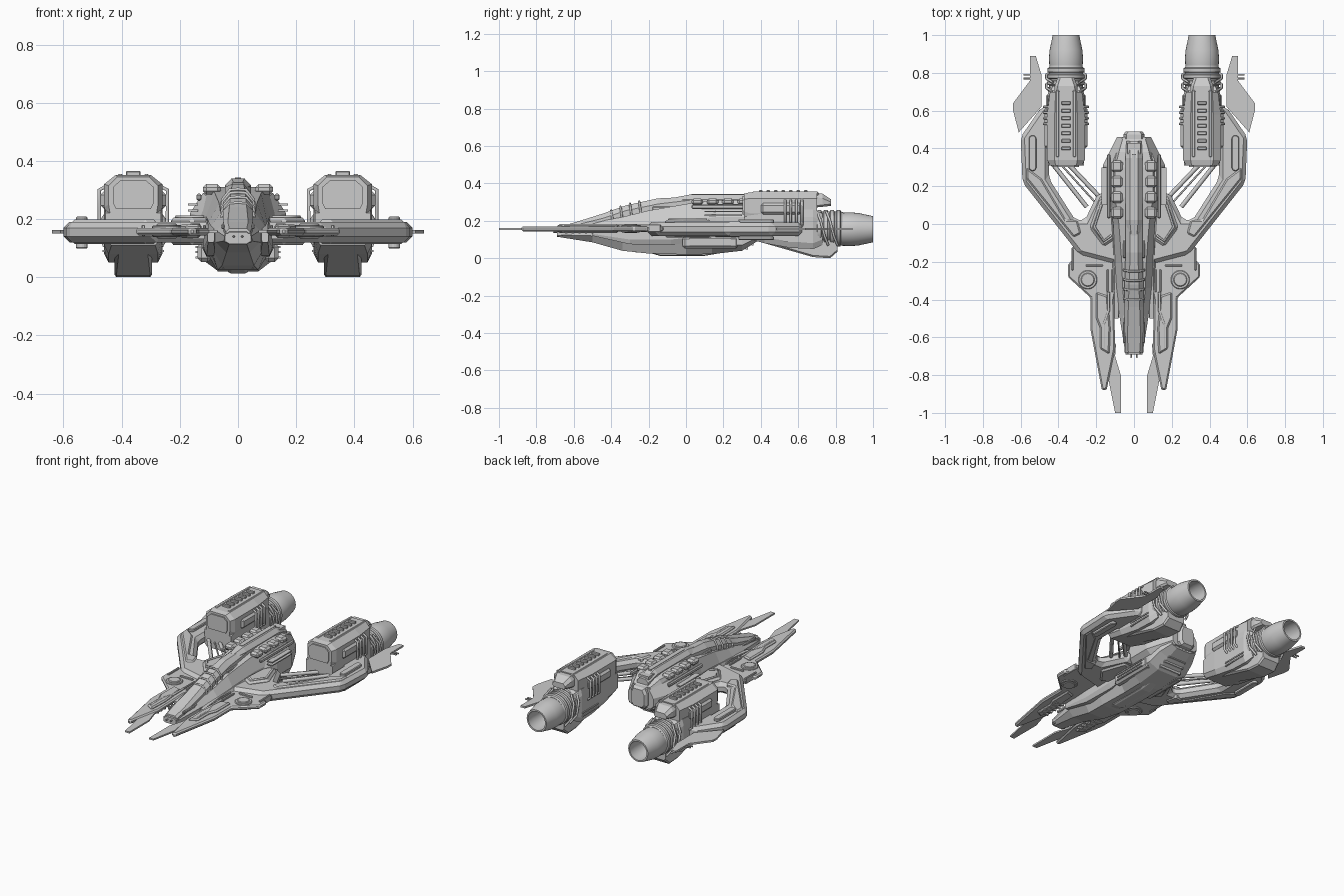
import bpy, bmesh, math
from mathutils import Vector


def finish(name, bm, mirror=True, bevel=0, smooth=False):
    bmesh.ops.recalc_face_normals(bm, faces=bm.faces)
    me = bpy.data.meshes.new(name)
    bm.to_mesh(me)
    bm.free()
    ob = bpy.data.objects.new(name, me)
    bpy.context.collection.objects.link(ob)
    if bevel:
        m = ob.modifiers.new("chamfer", 'BEVEL')
        m.width, m.segments, m.limit_method = bevel, 1, 'ANGLE'
    if mirror:
        ob.modifiers.new("mirror", 'MIRROR').use_mirror_merge = False
    if smooth:
        bpy.ops.object.select_all(action='DESELECT')
        ob.select_set(True)
        bpy.context.view_layer.objects.active = ob
        bpy.ops.object.shade_smooth_by_angle(angle=math.radians(30))
    return ob


def skin(name, rings, **kw):
    bm = bmesh.new()
    vs = [[bm.verts.new(p) for p in r] for r in rings]
    n = len(vs[0])
    for a, b in zip(vs, vs[1:]):
        for i in range(n):
            bm.faces.new((a[i], a[(i + 1) % n], b[(i + 1) % n], b[i]))
    bm.faces.new(vs[0])
    bm.faces.new(vs[-1])
    return finish(name, bm, **kw)


# Hull section: y, bottom/mid/top half widths, four heights from bottom to top
def hull(name, stations, cx=0, **kw):
    rings = []
    for y, wb, w, wt, z0, za, zb, z1 in stations:
        half = [(wb, z0), (w, za), (w, zb), (wt, z1)]
        pts = half + [(-x, z) for x, z in reversed(half)]
        rings.append([(cx + x, y, z) for x, z in pts])
    return skin(name, rings, mirror=cx != 0, **kw)


def plate(name, poly, z0, z1, bevel=0.0):
    return skin(name, [[(x, y, z) for x, y in poly] for z in (z0, z1)], bevel=bevel)


def boxes(name, items, mirror=True, bevel=0.0):
    bm = bmesh.new()
    for c, s in items:
        vs = bmesh.ops.create_cube(bm, size=1)['verts']
        for v in vs:
            v.co = Vector(c) + Vector([a * b for a, b in zip(v.co, s)])
    return finish(name, bm, mirror, bevel)


def lathe(name, prof, cx, cz, n=32):
    rings = [[(cx + r * math.cos(2 * math.pi * i / n), y, cz + r * math.sin(2 * math.pi * i / n))
              for i in range(n)] for r, y in prof]
    return skin(name, rings, smooth=True)


def disc(name, x, y, r, z0, z1, n=28):
    return plate(name, [(x + r * math.cos(2 * math.pi * i / n), y + r * math.sin(2 * math.pi * i / n))
                        for i in range(n)], z0, z1, 0.004)


def tube(name, paths, r):
    cu = bpy.data.curves.new(name, 'CURVE')
    cu.dimensions, cu.bevel_depth, cu.bevel_resolution, cu.use_fill_caps = '3D', r, 1, True
    for pts in paths:
        sp = cu.splines.new('POLY')
        sp.points.add(len(pts) - 1)
        for p, q in zip(sp.points, pts):
            p.co = (*q, 1)
    ob = bpy.data.objects.new(name, cu)
    bpy.context.collection.objects.link(ob)
    ob.modifiers.new("mirror", 'MIRROR').use_mirror_merge = False


# Central fuselage
hull("fuselage", [
    (-.69, .03, .045, .03, .115, .125, .14, .155), (-.5, .04, .075, .045, .085, .12, .16, .19),
    (-.34, .055, .097, .06, .04, .11, .17, .22), (-.2, .07, .10, .065, .025, .10, .19, .255),
    (.0, .07, .11, .08, .02, .09, .21, .29), (.14, .07, .135, .10, .022, .07, .22, .31),
    (.3, .07, .135, .10, .04, .07, .22, .31), (.38, .06, .12, .08, .09, .11, .22, .30),
    (.45, .05, .09, .06, .125, .14, .21, .27)])
hull("rear_shoulders", [
    (.03, .09, .10, .08, .12, .14, .20, .25), (.16, .13, .165, .12, .11, .14, .22, .29),
    (.31, .13, .165, .12, .11, .14, .22, .29), (.46, .07, .09, .06, .14, .16, .21, .26)])
hull("keel", [(-.2, .02, .035, .035, .03, .035, .05, .06), (-.14, .025, .035, .035, .013, .018, .05, .06),
              (.1, .025, .035, .035, .013, .018, .05, .06), (.2, .02, .03, .03, .03, .035, .05, .06)])
hull("tail_cap", [(.44, .04, .055, .04, .14, .16, .24, .27), (.475, .04, .055, .04, .14, .16, .24, .27),
                  (.49, .03, .045, .03, .15, .17, .23, .26)])
# Cockpit canopy and dorsal spine
hull("canopy", [
    (-.68, .05, .042, .03, .125, .14, .155, .168), (-.6, .05, .05, .035, .13, .16, .175, .19),
    (-.44, .05, .052, .03, .15, .19, .215, .24), (-.32, .05, .05, .026, .15, .22, .255, .283),
    (-.15, .05, .045, .02, .18, .25, .29, .32), (.02, .05, .045, .02, .2, .26, .31, .328)])
hull("spine", [(-.06, .03, .03, .015, .25, .28, .31, .325), (.02, .05, .045, .022, .25, .29, .315, .34),
               (.35, .05, .045, .022, .25, .29, .315, .34), (.44, .045, .04, .02, .22, .26, .29, .31)])
boxes("spine_ridge", [((0, .2, .337), (.022, .34, .012)), ((0, .4, .315), (.07, .06, .02))], mirror=False)
tube("canopy_ribs", [[(0, y, z + .006), (.028, y, z + .003), (.054, y + .005, z - .03), (.054, y + .01, z - .07)]
                     for y, z in ((-.40, .25), (-.35, .27), (-.30, .286), (-.25, .297))], .006)
boxes("canopy_side_rails", [((.052, -.5, .175), (.012, .26, .018)), ((.05, -.08, .265), (.014, .2, .022))], bevel=.004)
boxes("nose_sensor", [((.015, -.695, .14), (.008, .03, .008)), ((.035, -.675, .135), (.022, .03, .035))], bevel=.003)

# Deck vents, hull slats and side intakes
boxes("deck_blocks", [((.09, .06 + i * .082, .302), (.062, .062, .036)) for i in range(4)], bevel=.012)
boxes("deck_side_rail", [((.134, .2, .275), (.018, .34, .025))], bevel=.006)
boxes("shoulder_slats", [((.155, .2, .25 - i * .02), (.035, .2, .007)) for i in range(2)])
boxes("lower_intake", [((.115, .13, .085), (.05, .3, .065))], bevel=.014)
boxes("intake_slats", [((.14, .13, .068 + i * .018), (.012, .22, .007)) for i in range(3)])
boxes("rear_slats", [((0, .325 + i * .03, .058 + i * .022), (.15 - i * .012, .012, .025)) for i in range(5)], mirror=False)
hull("cheek_fairing", [(-.5, .01, .012, .01, .12, .13, .15, .16), (-.3, .015, .025, .01, .075, .1, .15, .18),
                       (-.08, .015, .03, .015, .07, .1, .17, .2), (.1, .01, .02, .01, .1, .12, .16, .18)], cx=.093)
tube("chin_prongs", [[(.05, -.2, .05), (.05, -.27, .035)]], .005)

# Swept wing arm carrying the engine
plate("wing_arm", [(.06, -.22), (.29, -.16), (.59, .22), (.60, .46), (.49, .62), (.40, .62), (.40, .45),
                   (.45, .40), (.45, .24), (.31, .02), (.26, .02), (.19, .165), (.08, .16)], .12, .19, .02)
plate("wing_arm_armor", [(.32, -.07), (.57, .24), (.57, .3), (.49, .24), (.36, .02), (.30, .02), (.28, -.05)],
      .115, .198, .008)
plate("wing_root_panel", [(.10, -.08), (.16, -.12), (.235, -.02), (.18, .135), (.115, .12)], .11, .205, .012)
tube("wing_root_frame", [[(.12, -.06, .207), (.16, -.09, .207), (.21, -.015, .207), (.17, .11, .207)]], .007)
for k in (.2, .11):
    plate("arm_capsule", [(.537 + sx * .02 * math.cos(a), yc + .02 * math.sin(a))
                          for sx, yc, a in [(1, .45, math.pi * i / 8) for i in range(9)]
                          + [(1, .30, math.pi + math.pi * i / 8) for i in range(9)]], k - .012, k + .008, .004)
# Braces between body and engine
tube("brace_struts", [[(.17, .13, .155), (.37, .34, .155)], [(.25, .09, .155), (.44, .33, .155)]], .012)
tube("brace_thin", [[(.21, .12, .15), (.40, .33, .15)]], .005)

# Forward prongs
plate("prong", [(.07, -.13), (.33, -.12), (.33, -.2), (.35, -.21), (.35, -.28), (.23, -.39), (.23, -.56), (.17, -.88),
                (.145, -.88), (.10, -.66), (.105, -.4), (.075, -.25)], .144, .17, .008)
plate("prong_armor", [(.14, -.38), (.20, -.36), (.20, -.5), (.18, -.55), (.18, -.66), (.13, -.69), (.125, -.55)],
      .135, .182, .008)
plate("prong_blade", [(.07, -1), (.10, -1), (.14, -.8), (.14, -.70), (.095, -.63), (.10, -.7), (.07, -.8)], .152, .162)
tube("prong_conduit", [[(.135, -.36, .178), (.135, -.46, .178), (.16, -.53, .178), (.16, -.66, .178)]], .007)
disc("prong_hub", .245, -.295, .05, .138, .178)
disc("prong_hub_cap", .245, -.295, .036, .134, .184)
boxes("prong_pins", [((.325, -.19, .16), (.012, .11, .04)), ((.12 + .02, -.3, .165), (.01, .12, .03)),
                     ((.115, -.3, .165), (.01, .12, .03)), ((.21, -.22, .165), (.09, .012, .03))], bevel=.003)
boxes("prong_slats", [((.145, -.5 - i * .035, .137), (.06, .012, .012)) for i in range(5)])

# Rear outboard fins
plate("rear_fin", [(.55, .89), (.52, .89), (.49, .79), (.49, .62), (.61, .485), (.64, .60), (.64, .64), (.55, .76)],
      .15, .162)
tube("fin_antennae", [[(.52, y, .156), (.585, y, .156)] for y in (.77, .79)], .005)
plate("fin_mount", [(.46, .62), (.58, .47), (.54, .45), (.44, .52)], .135, .18, .008)

# Engine pods
P = .36
hull("pod_body", [(.31, .075, .095, .095, .11, .13, .20, .22), (.42, .085, .10, .10, .08, .11, .22, .26),
                  (.56, .085, .10, .10, .055, .09, .22, .26), (.68, .085, .10, .09, .05, .08, .22, .26),
                  (.73, .07, .08, .07, .07, .1, .2, .24)], cx=P)
hull("pod_belly", [(.42, .05, .065, .065, .08, .09, .12, .14), (.68, .058, .065, .065, .006, .015, .12, .14),
                   (.77, .058, .065, .065, 0, .01, .1, .14), (.81, .05, .06, .06, .035, .045, .08, .12)], cx=P)
hull("pod_cowl", [(.31, .08, .085, .055, .22, .25, .315, .345), (.34, .09, .10, .06, .21, .24, .32, .352),
                  (.58, .09, .10, .06, .21, .24, .32, .352), (.7, .08, .085, .055, .22, .25, .32, .352)], cx=P)
hull("cowl_face", [(.302, .06, .07, .045, .235, .255, .31, .332), (.33, .06, .07, .045, .235, .255, .31, .332)], cx=P)
boxes("cowl_rails", [((P + s * .045, .53, .338), (.022, .36, .035)) for s in (-1, 1)], bevel=.007)
hull("cowl_tail", [(.68, .05, .06, .05, .27, .28, .33, .345), (.73, .05, .06, .045, .275, .285, .32, .345),
                   (.775, .035, .045, .03, .28, .29, .30, .315)], cx=P)
boxes("cowl_rungs", [((P, .40 + i * .04, .357), (.05, .018, .016)) for i in range(7)], bevel=.003)
boxes("cowl_side_pack", [((P + s * .098, .51, .265), (.03, .22, .06)) for s in (-1, 1)], bevel=.012)
tube("pod_pipes", [[(P + s * .08, y, .32), (P + s * .117, y, .30), (P + s * .117, y, .19), (P + s * .08, y, .16)]
                   for s in (-1, 1) for y in (.53, .56, .59, .62)], .007)
boxes("pod_lower_slats", [((P + s * .095, .6, .09 + i * .02), (.02, .16, .008)) for s in (-1, 1) for i in range(2)])

# Ribbed engine barrel and hollow nozzle
ribs = [(.085, .68)]
for i in range(4):
    y = .70 + i * .034
    ribs += [(.09, y), (.098, y + .004), (.098, y + .022), (.09, y + .026)]
lathe("engine_barrel", ribs + [(.086, .84)], P, .16)
lathe("nozzle", [(.08, .80), (.088, .83), (.09, .88), (.087, .92), (.07, 1.0), (.06, 1.0), (.062, .95), (.05, .87)],
      P, .155)
tube("barrel_hoops", [[(P + s * .07, y - .02, .25), (P + s * .104, y, .2), (P + s * .104, y + .02, .12),
                       (P + s * .07, y + .04, .07)] for s in (-1, 1) for y in (.72, .77)], .007)
